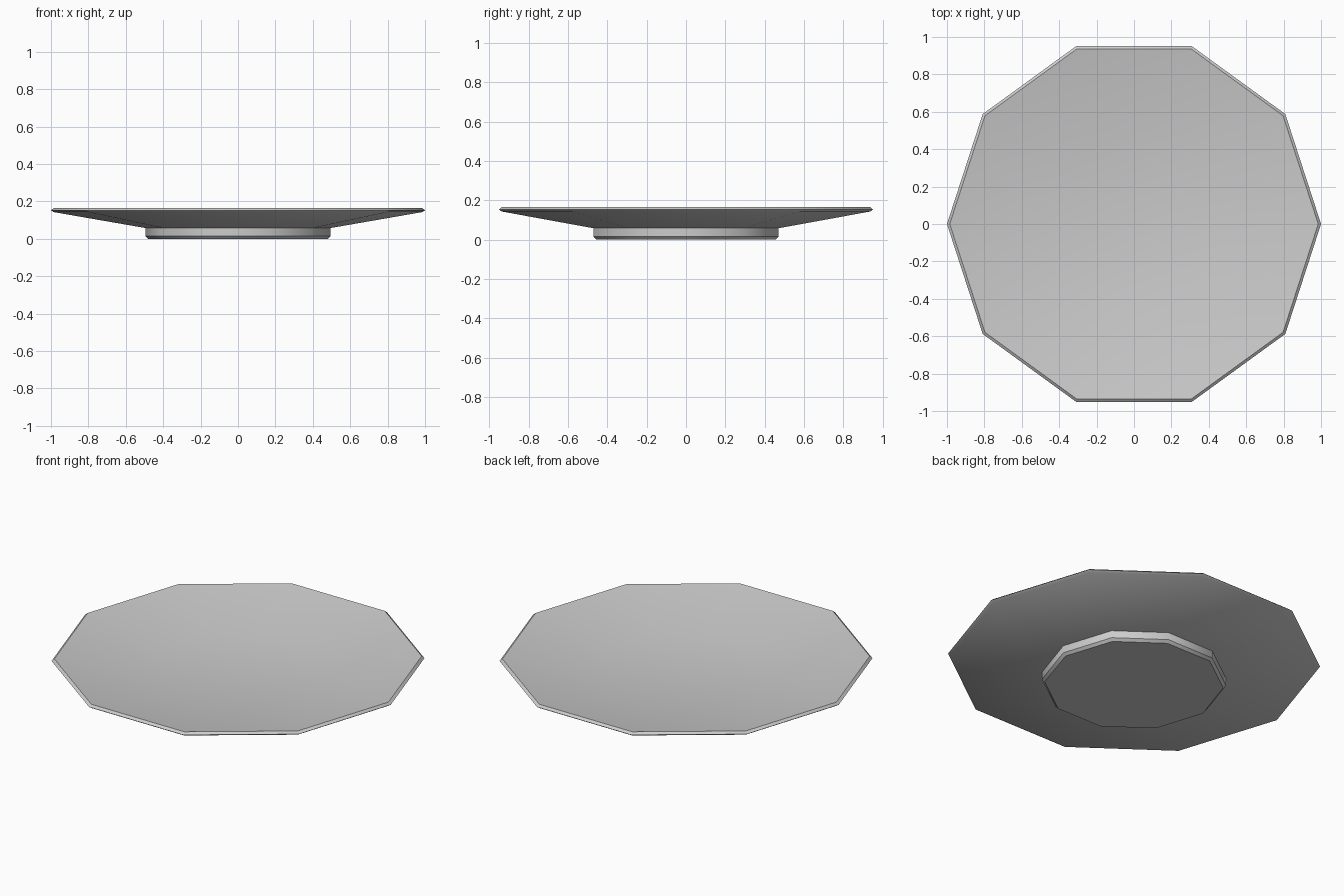
import bpy, bmesh, math

if "Cube" in bpy.data.objects:
    bpy.data.objects.remove(bpy.data.objects["Cube"])

SIDES = 10
# Plate cross-section (radius, height), from underside centre to upper centre
PROFILE = [(0.48, 0.0), (0.495, 0.015), (0.495, 0.058),
           (0.985, 0.143), (1.0, 0.153), (0.985, 0.165),
           (0.495, 0.08)]

bm = bmesh.new()
rings = []
for r, z in PROFILE:
    rings.append([bm.verts.new((r * math.cos(math.tau * i / SIDES),
                                r * math.sin(math.tau * i / SIDES), z))
                  for i in range(SIDES)])

# Foot, underside, rim and inner slope
for low, high in zip(rings, rings[1:]):
    for i in range(SIDES):
        j = (i + 1) % SIDES
        bm.faces.new((low[i], low[j], high[j], high[i]))

# Flat base and flat plate floor
bm.faces.new(rings[0][::-1])
bm.faces.new(rings[-1])
bmesh.ops.recalc_face_normals(bm, faces=bm.faces)

mesh = bpy.data.meshes.new("plate")
bm.to_mesh(mesh)
bm.free()
plate = bpy.data.objects.new("plate", mesh)
bpy.context.collection.objects.link(plate)

# Soft shading around the facets
bpy.context.view_layer.objects.active = plate
plate.select_set(True)
bpy.ops.object.shade_smooth_by_angle(angle=math.radians(40))
